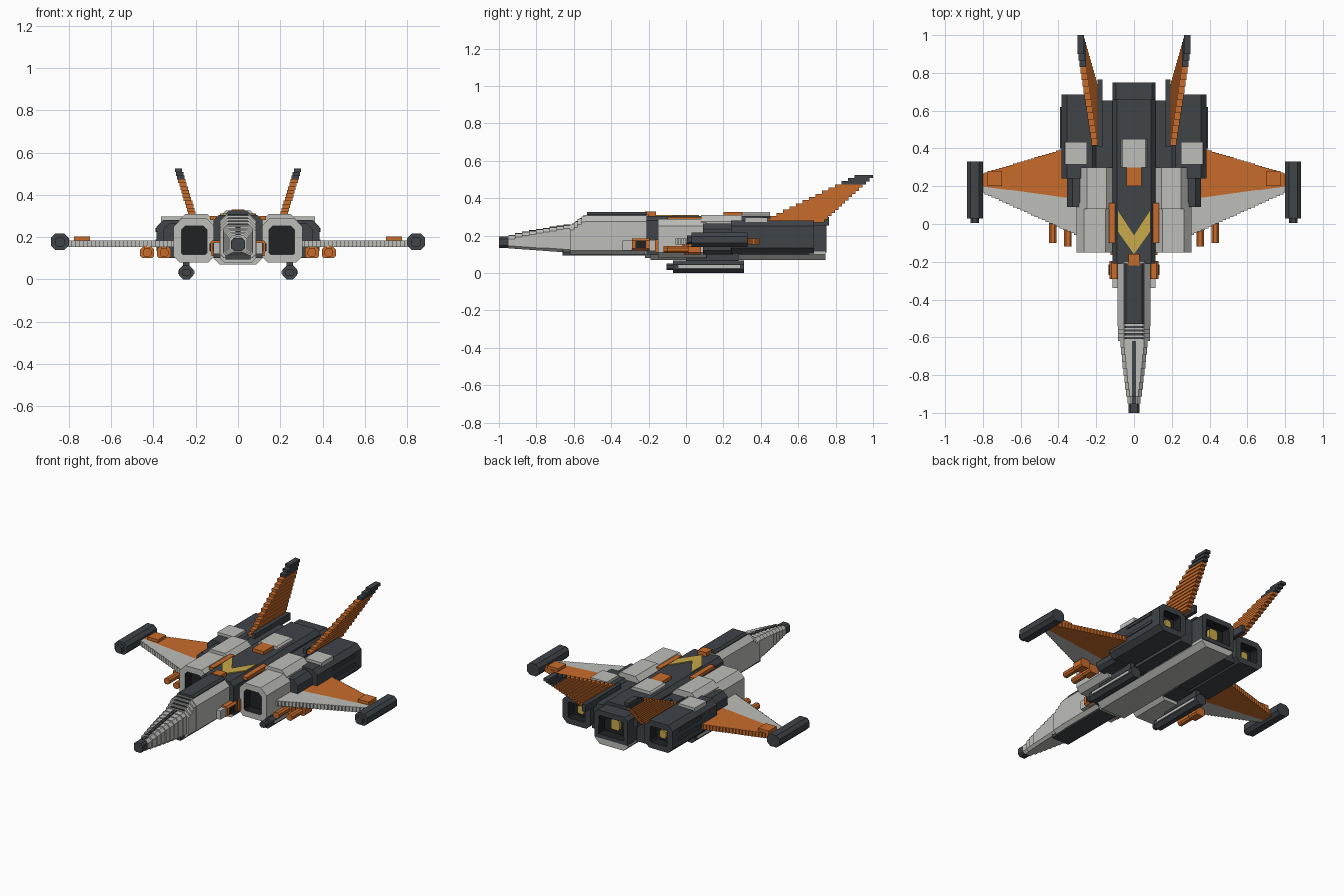
import bpy
import bmesh
from mathutils import Vector

cube = bpy.data.objects.get("Cube")
if cube:
    bpy.data.objects.remove(cube, do_unlink=True)


def material(name, red, green, blue):
    mat = bpy.data.materials.new(name)
    mat.use_nodes = True
    color = (red, green, blue, 1)
    mat.diffuse_color = color
    mat.node_tree.nodes["Principled BSDF"].inputs["Base Color"].default_value = color
    return mat


LIGHT = material("light_grey", 0.51, 0.51, 0.49)
DARK = material("dark_grey", 0.05, 0.058, 0.066)
ORANGE = material("orange", 0.58, 0.15, 0.025)
YELLOW = material("yellow", 0.58, 0.4, 0.07)
BLACK = material("black", 0.015, 0.016, 0.018)


def finish(name, bm, mats, both=False):
    """Turn a bmesh into an object, optionally with a mirrored twin."""
    bmesh.ops.recalc_face_normals(bm, faces=bm.faces)
    mesh = bpy.data.meshes.new(name)
    bm.to_mesh(mesh)
    bm.free()
    for mat in mats:
        mesh.materials.append(mat)
    obj = bpy.data.objects.new(name, mesh)
    bpy.context.collection.objects.link(obj)
    if both:
        mirror = obj.modifiers.new("mirror", 'MIRROR')
        mirror.use_mirror_merge = False
    return obj


def add_prism(bm, points, offset):
    """Extrude a closed outline along an offset and return the new end face."""
    face = bm.faces.new([bm.verts.new(p) for p in points])
    made = bmesh.ops.extrude_face_region(bm, geom=[face], use_keep_orig=True)["geom"]
    moved = [v for v in made if isinstance(v, bmesh.types.BMVert)]
    bmesh.ops.translate(bm, vec=Vector(offset), verts=moved)
    return face, next(f for f in made if isinstance(f, bmesh.types.BMFace))


def outline(xs, y, zs, top, bottom):
    """Rectangular cross-section with chamfered upper and lower corners."""
    (a, b), (c, d) = xs, zs
    points = [(a + bottom, c), (b - bottom, c), (b, c + bottom), (b, d - top),
              (b - top, d), (a + top, d), (a, d - top), (a, c + bottom)]
    unique = list(dict.fromkeys(points))
    return [(x, y, z) for x, z in unique]


def block(name, mat, xs, ys, zs, top=0, bottom=0, both=False, hole=None, rim=0.03):
    bm = bmesh.new()
    front, back = add_prism(bm, outline(xs, ys[0], zs, top, bottom), (0, ys[1] - ys[0], 0))
    bmesh.ops.recalc_face_normals(bm, faces=bm.faces)
    if hole:
        mouth = front if hole == "front" else back
        bmesh.ops.inset_region(bm, faces=[mouth], thickness=rim)
        ring = bmesh.ops.extrude_face_region(bm, geom=[mouth])["geom"]
        inner = [f for f in ring if isinstance(f, bmesh.types.BMFace)][0]
        push = 0.06 if hole == "front" else -0.06
        bmesh.ops.translate(bm, vec=(0, push, 0), verts=inner.verts)
        if mouth.is_valid:
            bm.faces.remove(mouth)
        inner.material_index = 1
        for edge in inner.edges:
            for face in edge.link_faces:
                face.material_index = 1
    return finish(name, bm, [mat, BLACK], both)


def centred(name, mat, half, ys, zs, top=0, bottom=0, **options):
    return block(name, mat, (-half, half), ys, zs, top, bottom, **options)


def mix(a, b, t):
    return a + (b - a) * t


# Nose: stepped slices widening towards the cockpit
centred("nose_tip", DARK, 0.03, (-1, -0.94), (0.135, 0.195), 0.012, 0.012)
STEPS = 9
for i in range(STEPS):
    t = i / (STEPS - 1)
    y = mix(-0.95, -0.655, t)
    top = mix(0.2, 0.255, t ** 0.8)
    half = mix(0.034, 0.072, t ** 0.8)
    centred("nose_slice", LIGHT, half, (y, y + 0.037), (mix(0.13, 0.11, t), top), 0.018, 0.015)
    centred("nose_spine", DARK, 0.011, (y, y + 0.037), (top - 0.01, top + 0.004))

# Cockpit section and canopy
for i in range(4):
    y = -0.62 + i * 0.02
    centred("cockpit_front", LIGHT, 0.084, (y, y + 0.02), (0.1, 0.26 + i * 0.014), 0.03, 0.02)
    centred("windscreen", DARK, 0.055, (y + 0.01, y + 0.02), (0.2, 0.265 + i * 0.014), 0.01)
centred("cockpit_body", LIGHT, 0.088, (-0.54, -0.2), (0.1, 0.31), 0.035, 0.02)
centred("canopy", DARK, 0.055, (-0.53, -0.21), (0.29, 0.325), 0.012)
centred("cockpit_keel", DARK, 0.06, (-0.66, -0.15), (0.094, 0.12))
centred("canopy_hinge", ORANGE, 0.03, (-0.22, -0.16), (0.3, 0.33))
block("cheek_fairing", LIGHT, (0.08, 0.115), (-0.34, -0.12), (0.12, 0.175), both=True)
block("cheek_intake", ORANGE, (0.08, 0.13), (-0.29, -0.195), (0.12, 0.185), 0.01, 0.01,
      both=True, hole="front", rim=0.012)
block("cheek_vent", BLACK, (0.12, 0.134), (-0.27, -0.215), (0.135, 0.17), both=True)

# Central fuselage, spine and belly
centred("fuselage", DARK, 0.115, (-0.21, 0.66), (0.1, 0.305), 0.025)
centred("belly", LIGHT, 0.115, (-0.19, 0.745), (0.07, 0.115), 0, 0.03)
centred("belly_step", LIGHT, 0.085, (-0.22, -0.15), (0.08, 0.12), 0, 0.02)
centred("centre_engine", DARK, 0.115, (0.44, 0.75), (0.11, 0.285), 0.02,
        hole="back", rim=0.035)
centred("spine_panel", LIGHT, 0.07, (0.3, 0.45), (0.29, 0.325), 0.01)
centred("spine_hatch", ORANGE, 0.04, (0.2, 0.3), (0.29, 0.325))
block("shoulder_stripe", ORANGE, (0.1, 0.132), (-0.1, 0.11), (0.28, 0.3), both=True)
block("intake_stripe", ORANGE, (0.1, 0.125), (-0.165, -0.1), (0.11, 0.18), both=True)

# Chevron inlaid on the spine
bm = bmesh.new()
chevron = [(0, -0.16), (0.085, -0.04), (0.085, 0.07), (0, -0.06), (-0.085, 0.07), (-0.085, -0.04)]
add_prism(bm, [(x, y, 0.304) for x, y in chevron], (0, 0, 0.007))
finish("chevron", bm, [YELLOW])

# Engine nacelles with intakes, covers and exhausts
block("intake", LIGHT, (0.11, 0.305), (-0.15, 0.11), (0.08, 0.29), 0.04, 0.03,
      both=True, hole="front", rim=0.04)
block("intake_cover", LIGHT, (0.11, 0.285), (0.08, 0.3), (0.2, 0.31), 0.035, both=True)
block("nacelle_front", DARK, (0.11, 0.355), (0.09, 0.25), (0.1, 0.265), 0.03, 0.02, both=True)
block("nacelle", DARK, (0.19, 0.385), (0.24, 0.685), (0.105, 0.28), 0.03, 0.03,
      both=True, hole="back", rim=0.04)
block("nacelle_bridge", DARK, (0.1, 0.2), (0.2, 0.655), (0.105, 0.27), both=True)
block("nacelle_panel", LIGHT, (0.25, 0.365), (0.315, 0.435), (0.27, 0.297), both=True)
for z in (0.17, 0.225):
    block("nacelle_rib", DARK, (0.37, 0.391), (0.4, 0.62), (z, z + 0.018), both=True)
block("side_glow", YELLOW, (0.265, 0.31), (0.615, 0.645), (0.165, 0.215), 0.01, 0.01, both=True)
centred("centre_glow", YELLOW, 0.03, (0.68, 0.71), (0.165, 0.23), 0.01, 0.01)

# Wings: stepped strips, light leading half and orange trailing half
light_wing, orange_wing = bmesh.new(), bmesh.new()
COUNT = 28
width = 0.53 / COUNT
for i in range(COUNT):
    t = (i + 0.5) / COUNT
    x = 0.28 + i * width
    lead, seam, trail = mix(-0.07, 0.17, t), mix(0.13, 0.2, t), mix(0.425, 0.265, t)
    for bm, ys in ((light_wing, (lead, seam)), (orange_wing, (seam, trail))):
        add_prism(bm, outline((x, x + width), ys[0], (0.152, 0.184), 0, 0), (0, ys[1] - ys[0], 0))
finish("wing_leading", light_wing, [LIGHT], True)
finish("wing_trailing", orange_wing, [ORANGE], True)
block("wing_hatch", ORANGE, (0.7, 0.775), (0.2, 0.28), (0.18, 0.202), both=True)

# Wing tip pods
block("tip_pod", DARK, (0.8, 0.885), (0.03, 0.33), (0.14, 0.216), 0.02, 0.02, both=True)
block("tip_pod_nose", DARK, (0.82, 0.865), (0.005, 0.03), (0.155, 0.2), 0.01, 0.01, both=True)

# Missiles under the wings
for x, y in ((0.35, -0.12), (0.43, -0.1)):
    block("missile_body", ORANGE, (x - 0.033, x + 0.033), (y + 0.11, y + 0.18), (0.1, 0.152),
          0.01, 0.01, both=True)
    block("missile_nose", ORANGE, (x - 0.02, x + 0.02), (y, y + 0.11), (0.108, 0.145),
          0.01, 0.01, both=True)
    block("missile_rail", ORANGE, (x - 0.012, x + 0.012), (y + 0.1, y + 0.18), (0.14, 0.16), both=True)

# Belly pods
block("belly_pod", DARK, (0.21, 0.28), (-0.07, 0.31), (0, 0.066), 0.02, 0.02, both=True)
block("belly_pod_nose", DARK, (0.225, 0.265), (-0.105, -0.07), (0.015, 0.05), 0.01, 0.01, both=True)
block("belly_pod_stripe", LIGHT, (0.207, 0.283), (-0.04, 0.29), (0.026, 0.042), both=True)
block("belly_pylon", DARK, (0.23, 0.26), (0, 0.28), (0.06, 0.115), both=True)

# Canted tail fins: stacked layers leaning outwards, with dark tips
fin, tip = bmesh.new(), bmesh.new()
LAYERS = 15
for i in range(LAYERS):
    t = i / (LAYERS - 1)
    z = mix(0.27, 0.507, t)
    x = mix(0.19, 0.264, t)
    ys = (mix(0.415, 0.9, t), mix(0.74, 1, t))
    bm = tip if i >= LAYERS - 3 else fin
    add_prism(bm, outline((x, x + 0.035), ys[0], (z, z + 0.018), 0, 0), (0, ys[1] - ys[0], 0))
finish("tail_fin", fin, [ORANGE], True)
finish("tail_fin_tip", tip, [DARK], True)
block("tail_fin_base", DARK, (0.168, 0.192), (0.41, 0.765), (0.255, 0.3), both=True)
